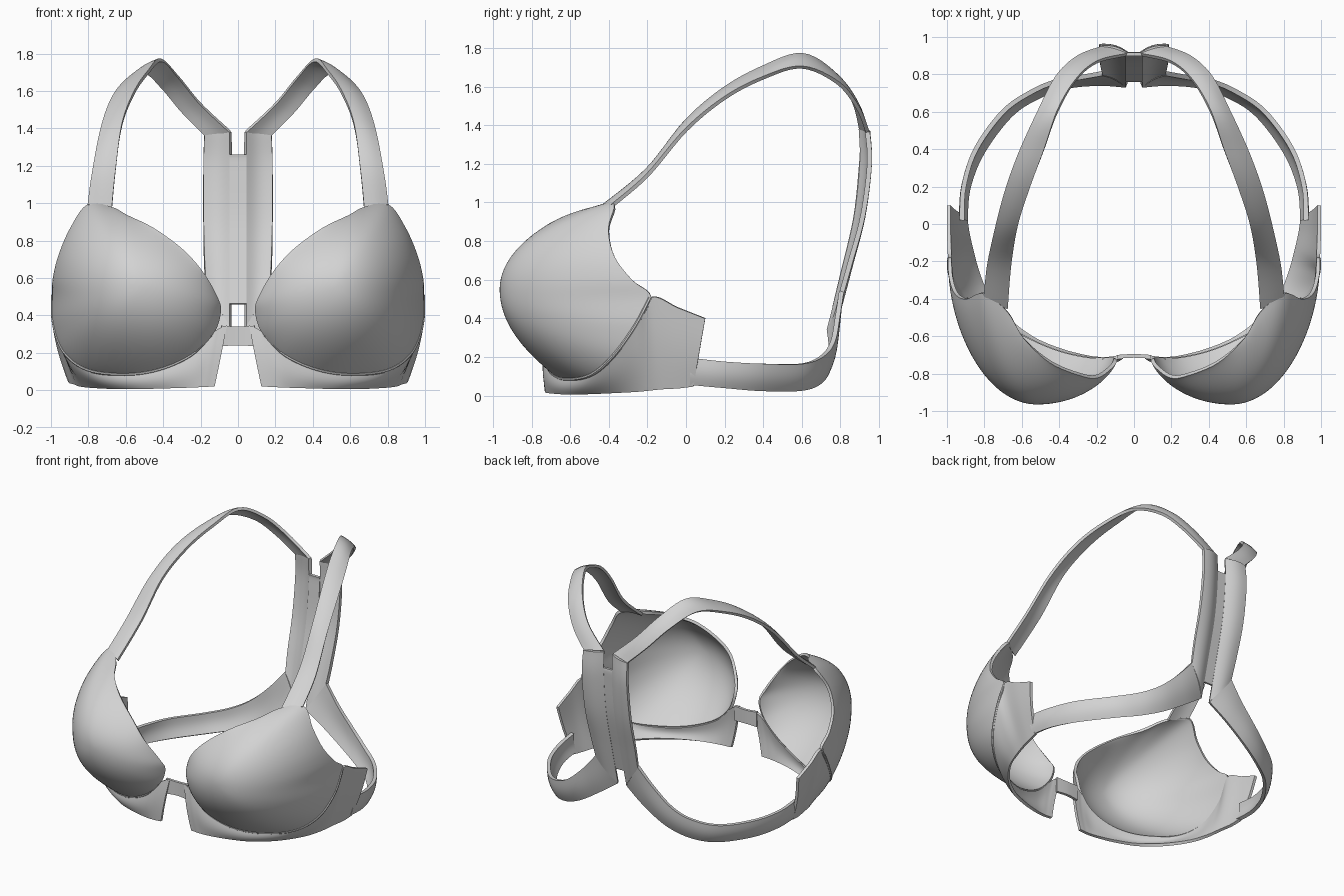
import bpy, bmesh, math
from mathutils import Vector

if "Cube" in bpy.data.objects:
    bpy.data.objects.remove(bpy.data.objects["Cube"])

grey = bpy.data.materials.new("fabric_grey")
grey.diffuse_color = (0.65, 0.65, 0.65, 1)
grey.use_nodes = True
grey.node_tree.nodes["Principled BSDF"].inputs["Base Color"].default_value = grey.diffuse_color
CENTRE = Vector((0, 0, 0.8))


def spline(pts, n, closed=False):
    """Smooth curve through pts, n steps per span."""
    p = [Vector(q) for q in pts]
    k = len(p)
    get = (lambda i: p[i % k]) if closed else (lambda i: p[max(0, min(k - 1, i))])
    out = []
    for i in range(k if closed else k - 1):
        a, b, c, d = (get(i + j) for j in (-1, 0, 1, 2))
        for s in range(n):
            t = s / n
            out.append(0.5 * (2 * b + (c - a) * t + (2 * a - 5 * b + 4 * c - d) * t * t
                              + (3 * b - a - 3 * c + d) * t ** 3))
    if not closed:
        out.append(p[-1].copy())
    return out


def finish(name, bm, thick=0.02, mirror=True):
    """Turn a sheet into a solid, mirror it and shade it."""
    bmesh.ops.recalc_face_normals(bm, faces=bm.faces)
    me = bpy.data.meshes.new(name)
    bm.to_mesh(me)
    bm.free()
    me.materials.append(grey)
    ob = bpy.data.objects.new(name, me)
    bpy.context.collection.objects.link(ob)
    bpy.ops.object.select_all(action='DESELECT')
    ob.select_set(True)
    bpy.context.view_layer.objects.active = ob
    if thick:
        m = ob.modifiers.new("thickness", 'SOLIDIFY')
        m.thickness, m.offset = thick, 0
        bpy.ops.object.modifier_apply(modifier=m.name)
    if mirror:
        m = ob.modifiers.new("mirror", 'MIRROR')
        m.use_mirror_merge = False
        bpy.ops.object.modifier_apply(modifier=m.name)
    bpy.ops.object.shade_smooth_by_angle(angle=math.radians(40))
    return ob


def ribbon(name, edge_a, edge_b, bulge=0.0, thick=0.02, mirror=True, n=6, m=8):
    """Sheet between two smooth edges, bowed away from the body."""
    A, B = spline(edge_a, n), spline(edge_b, n)
    bm = bmesh.new()
    rows = []
    for i, (a, b) in enumerate(zip(A, B)):
        j, k = max(i - 1, 0), min(i + 1, len(A) - 1)
        normal = (b - a).cross(A[k] + B[k] - A[j] - B[j]).normalized()
        if normal.dot((a + b) / 2 - CENTRE) < 0:
            normal.negate()
        rows.append([bm.verts.new(a.lerp(b, v / m) + normal * bulge * math.sin(math.pi * v / m))
                     for v in range(m + 1)])
    for r, s in zip(rows, rows[1:]):
        for v in range(m):
            bm.faces.new((r[v], r[v + 1], s[v + 1], s[v]))
    return finish(name, bm, thick, mirror)


# Cups: rounded domes from an apex out to a shaped rim
seam = [(0.985, -0.18, 0.51), (0.98, -0.26, 0.36), (0.925, -0.37, 0.21), (0.8, -0.48, 0.115),
        (0.6, -0.60, 0.09), (0.42, -0.68, 0.115), (0.25, -0.72, 0.19), (0.14, -0.72, 0.3)]
neckline = [(0.10, -0.72, 0.42), (0.12, -0.76, 0.5), (0.2, -0.815, 0.64), (0.3, -0.80, 0.75),
            (0.45, -0.735, 0.86), (0.59, -0.61, 0.925), (0.675, -0.47, 0.97)]
armhole = [(0.80, -0.37, 0.985), (0.89, -0.40, 0.86), (0.95, -0.37, 0.72), (0.98, -0.28, 0.6)]
apex = Vector((0.52, -0.955, 0.55))
rim = spline(seam + neckline + armhole, 5, closed=True)
K = len(rim)
soft = rim
for _ in range(90):  # evened-out rim that guides the inside of the dome
    soft = [(soft[i - 1] + soft[i] * 2 + soft[(i + 1) % K]) / 4 for i in range(K)]
bm = bmesh.new()
tip = bm.verts.new(apex)
rings, N = [], 22
for r in range(1, N + 1):
    s = math.sin(r / N * math.pi / 2)
    ring = []
    for p, q in zip(soft, rim):
        e = p.lerp(q, (r / N) ** 3) - apex
        flat = 0.12 + 0.33 * e.z ** 2 / (e.x ** 2 + e.z ** 2)  # fuller sideways than up and down
        depth = (1 - flat) * (1 - math.sqrt(max(0, 1 - s * s))) + flat * s * s
        ring.append(bm.verts.new((apex.x + e.x * s, apex.y + e.y * depth, apex.z + e.z * s)))
    rings.append(ring)
for i in range(K):
    j = (i + 1) % K
    bm.faces.new((tip, rings[0][i], rings[0][j]))
    for a, b in zip(rings, rings[1:]):
        bm.faces.new((a[i], b[i], b[j], a[j]))
finish("cups", bm)

# Under band with side wings
band_top = [(0.99, 0.1, 0.40), (0.99, -0.04, 0.455)] + seam + [(0.10, -0.715, 0.33), (0.06, -0.71, 0.345)]
band_low = [(0.90, 0.04, 0.05), (0.89, -0.04, 0.04), (0.87, -0.13, 0.035), (0.84, -0.24, 0.025),
            (0.79, -0.36, 0.02), (0.68, -0.50, 0.015), (0.54, -0.61, 0.012), (0.39, -0.675, 0.014),
            (0.26, -0.71, 0.016), (0.19, -0.72, 0.018), (0.15, -0.72, 0.02), (0.125, -0.72, 0.022)]
ribbon("under_band", band_top, band_low, bulge=0.012)

# Raised casing along the cup seam
path = [p + Vector((0.004, -0.006, -0.004)) for p in spline(seam, 6)]
bm = bmesh.new()
loops = []
for i, p in enumerate(path):
    t = (path[min(i + 1, len(path) - 1)] - path[max(i - 1, 0)]).normalized()
    u = t.cross(Vector((0.3, -1, 0.2))).normalized()
    w = t.cross(u)
    loops.append([bm.verts.new(p + 0.011 * (u * math.cos(a * math.pi / 4) + w * math.sin(a * math.pi / 4)))
                  for a in range(8)])
for a, b in zip(loops, loops[1:]):
    for i in range(8):
        bm.faces.new((a[i], a[(i + 1) % 8], b[(i + 1) % 8], b[i]))
bm.faces.new(loops[0])
bm.faces.new(loops[-1])
finish("seam_casing", bm, thick=0)

# Bridge between the cups
ribbon("centre_bridge", [(-0.09, -0.71, 0.345), (0, -0.705, 0.34), (0.09, -0.71, 0.345)],
       [(-0.09, -0.71, 0.235), (0, -0.705, 0.24), (0.09, -0.71, 0.235)], mirror=False)

# Shoulder straps
ribbon("shoulder_straps",
       [(0.80, -0.38, 0.985), (0.78, -0.2, 1.14), (0.735, 0, 1.375), (0.68, 0.2, 1.54), (0.605, 0.4, 1.645),
        (0.51, 0.6, 1.70), (0.415, 0.785, 1.62), (0.305, 0.89, 1.49), (0.18, 0.94, 1.365)],
       [(0.675, -0.45, 0.965), (0.655, -0.2, 1.17), (0.62, 0, 1.42), (0.555, 0.2, 1.59), (0.48, 0.4, 1.70),
        (0.41, 0.6, 1.765), (0.315, 0.765, 1.67), (0.20, 0.865, 1.53), (0.04, 0.905, 1.38)], bulge=0.008)

# Back panel: two bowed columns and a recessed middle
inner = [(0.04, 0.74, 0.34), (0.04, 0.81, 0.62), (0.04, 0.88, 0.92), (0.04, 0.91, 1.2), (0.04, 0.905, 1.38)]
ribbon("back_columns",
       [(0.17, 0.805, 0.53), (0.18, 0.85, 0.69), (0.185, 0.915, 0.93), (0.185, 0.95, 1.2), (0.18, 0.94, 1.365)],
       inner, bulge=0.015, thick=0.025)
middle = [(0.045, 0.768, 0.46), (0.045, 0.806, 0.62), (0.045, 0.876, 0.92), (0.045, 0.906, 1.2),
          (0.045, 0.907, 1.26)]
ribbon("back_middle", middle, [(-x, y, z) for x, y, z in middle], mirror=False)

# Lower back straps sweeping round to the wings
ribbon("lower_back_straps",
       [(0.17, 0.805, 0.54), (0.28, 0.785, 0.41), (0.42, 0.76, 0.28), (0.55, 0.705, 0.205),
        (0.70, 0.6, 0.165), (0.845, 0.4, 0.165), (0.91, 0.2, 0.175), (0.92, 0.02, 0.195)],
       [(0.04, 0.74, 0.34), (0.18, 0.75, 0.24), (0.35, 0.735, 0.13), (0.51, 0.68, 0.06),
        (0.66, 0.58, 0.03), (0.81, 0.38, 0.03), (0.885, 0.19, 0.045), (0.90, 0.02, 0.06)],
       bulge=0.012, thick=0.025)
